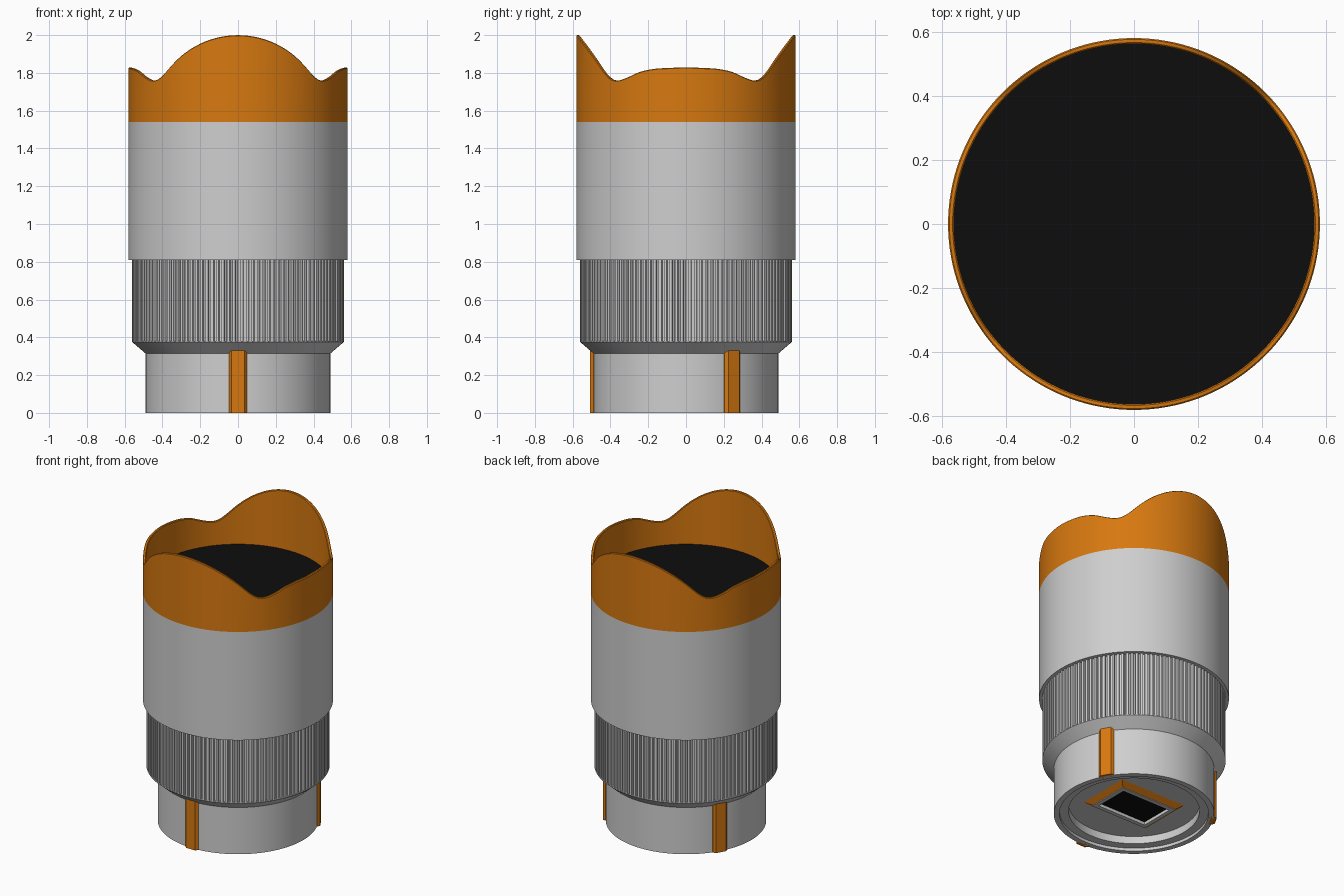
import bpy, bmesh
from math import sin, cos, pi, sqrt, degrees, asin, radians

cube = bpy.data.objects.get("Cube")
if cube:
    bpy.data.objects.remove(cube, do_unlink=True)


def material(name, r, g, b):
    m = bpy.data.materials.new(name)
    m.use_nodes = True
    m.diffuse_color = (r, g, b, 1)
    node = next(n for n in m.node_tree.nodes if n.type == 'BSDF_PRINCIPLED')
    node.inputs["Base Color"].default_value = (r, g, b, 1)
    node.inputs["Roughness"].default_value = 0.6
    return m


grey = material("light grey", 0.62, 0.62, 0.62)
orange = material("orange", 0.68, 0.19, 0.005)
black = material("black", 0.004, 0.004, 0.004)


def loft(name, rings, mat, closed=False, smooth=True):
    """Bridge matching rings of points; cap the ends, or join last to first."""
    bm = bmesh.new()
    loops = [[bm.verts.new(p) for p in ring] for ring in rings]
    pairs = list(zip(loops, loops[1:]))
    if closed:
        pairs.append((loops[-1], loops[0]))
    else:
        bm.faces.new(loops[0])
        bm.faces.new(loops[-1])
    for a, b in pairs:
        for i in range(len(a)):
            j = (i + 1) % len(a)
            bm.faces.new((a[i], a[j], b[j], b[i]))
    bmesh.ops.recalc_face_normals(bm, faces=bm.faces)
    mesh = bpy.data.meshes.new(name)
    bm.to_mesh(mesh)
    bm.free()
    mesh.materials.append(mat)
    ob = bpy.data.objects.new(name, mesh)
    bpy.context.collection.objects.link(ob)
    if smooth:
        bpy.ops.object.select_all(action='DESELECT')
        ob.select_set(True)
        bpy.context.view_layer.objects.active = ob
        bpy.ops.object.shade_smooth_by_angle(angle=radians(30))
    return ob


SEG = 144


def circle(r, z):
    return [(r * cos(2 * pi * i / SEG), r * sin(2 * pi * i / SEG), z) for i in range(SEG)]


def rect(hx, hy, z):
    return [(-hx, -hy, z), (hx, -hy, z), (hx, hy, z), (-hx, hy, z)]


# Rear mount with stepped recess underneath and a cone flaring to the grip
mount = [(0.40, 0.07), (0.40, 0.02), (0.455, 0.02), (0.455, 0),
         (0.49, 0), (0.49, 0.315), (0.56, 0.375), (0.56, 0.38)]
loft("rear_mount", [circle(r, z) for r, z in mount], grey)

# Ribbed grip ring
RIBS = 120


def ribbed(z):
    pts = []
    for i in range(RIBS):
        for step, r in ((0, 0.56), (0.5, 0.56), (0.6, 0.547), (0.9, 0.547)):
            a = 2 * pi * (i + step) / RIBS
            pts.append((r * cos(a), r * sin(a), z))
    return pts


loft("grip_ring", [ribbed(0.378), ribbed(0.815)], grey, smooth=False)

# Main barrel and front glass
loft("barrel", [circle(0.58, 0.81), circle(0.58, 1.54)], grey)
loft("front_glass", [circle(0.563, 1.53), circle(0.563, 1.6)], black)

# Petal hood: tall arcs front and back, low arcs at the sides
R = 0.58
dips = [(39.6, 1.82), (43.6, 1.785), (46.4, 1.765), (49.3, 1.757), (52.9, 1.76),
        (58.9, 1.78), (65, 1.807), (73.5, 1.823), (90, 1.83)]


def rim_height(a):
    x = abs(R * cos(a))
    if x < 0.37:
        return 1.53 + sqrt(0.47 ** 2 - x * x)
    angle = degrees(asin(min(1, x / R)))
    for (a0, z0), (a1, z1) in zip(dips, dips[1:]):
        if angle <= a1:
            return z0 + (z1 - z0) * (angle - a0) / (a1 - a0)
    return dips[-1][1]


heights = [rim_height(2 * pi * i / SEG) for i in range(SEG)]
heights = [(heights[i - 1] + 2 * h + heights[(i + 1) % SEG]) / 4 for i, h in enumerate(heights)]


def rim(r, drop):
    return [(x, y, h - drop) for (x, y, _), h in zip(circle(r, 0), heights)]


loft("petal_hood", [circle(R, 1.54), rim(R, 0.004), rim(R - 0.004, 0),
                    rim(0.566, 0), rim(0.562, 0.004), circle(0.562, 1.54)],
     orange, closed=True)

# Three bevelled alignment tabs round the mount
for k, name in enumerate(("front_tab", "left_tab", "right_tab")):
    t = -pi / 2 + k * 2 * pi / 3

    def outline(z):
        return [(r * cos(t) - s * sin(t), r * sin(t) + s * cos(t), z)
                for r, s in ((0.47, -0.048), (0.49, -0.048), (0.507, -0.034),
                             (0.507, 0.034), (0.49, 0.048), (0.47, 0.048))]
    loft(name, [outline(0), outline(0.33)], orange, smooth=False)

# Rear window: sloped surround, thin lip and dark pane
loft("window_surround", [rect(0.25, 0.185, 0.072), rect(0.21, 0.145, 0.045),
                         rect(0.185, 0.12, 0.045), rect(0.185, 0.12, 0.072)],
     orange, closed=True, smooth=False)
loft("window_lip", [rect(0.21, 0.145, 0.046), rect(0.21, 0.145, 0.04),
                    rect(0.182, 0.117, 0.04), rect(0.182, 0.117, 0.068)],
     grey, closed=True, smooth=False)
loft("window_pane", [rect(0.184, 0.119, 0.068), rect(0.184, 0.119, 0.06)],
     black, smooth=False)
